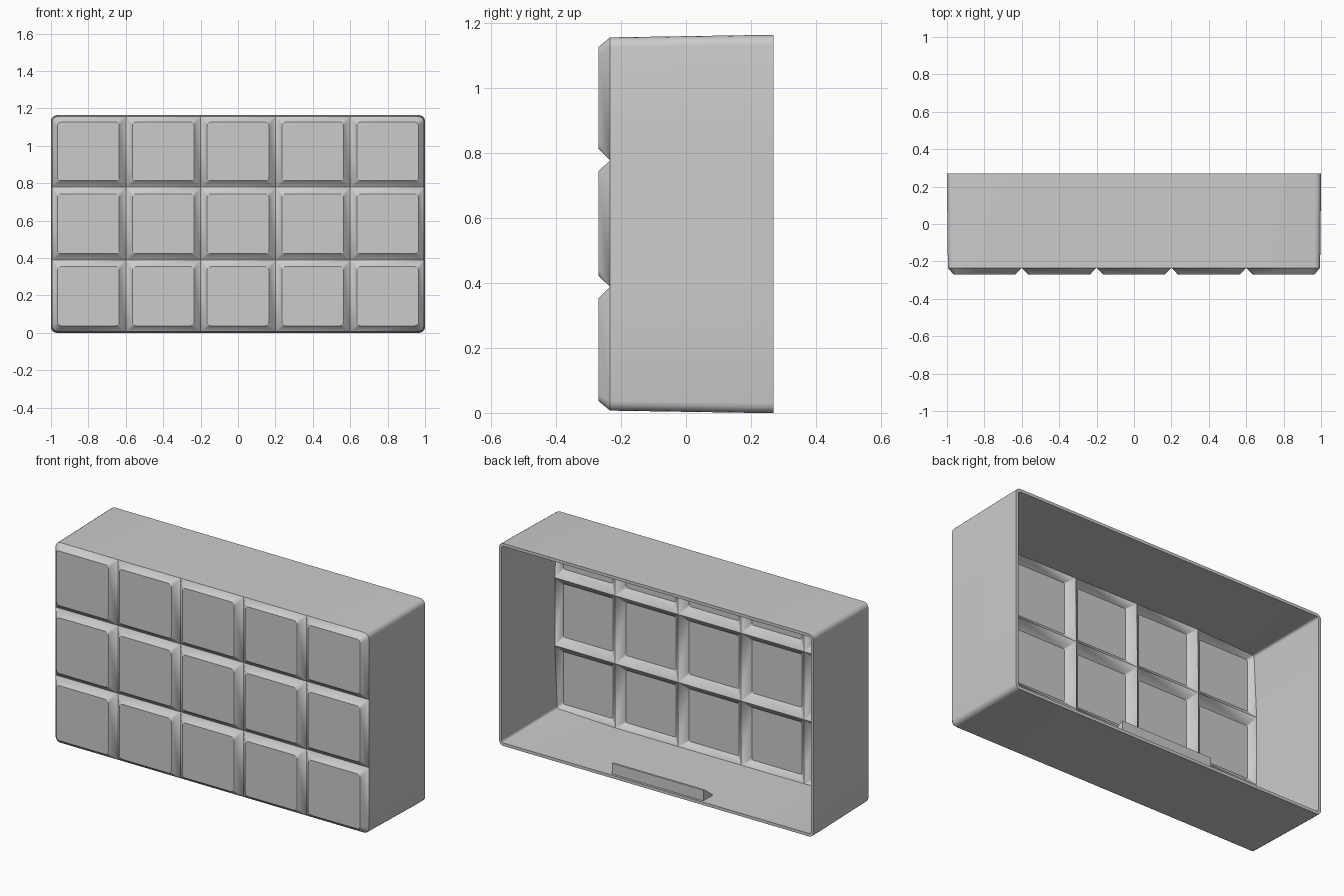
import bpy, bmesh, math
from mathutils import Vector

cube = bpy.data.objects.get("Cube")
if cube:
    bpy.data.objects.remove(cube, do_unlink=True)

grey = bpy.data.materials.new("plain grey")
grey.use_nodes = True
COLOR = (0.6, 0.6, 0.6, 1)
grey.diffuse_color = COLOR
grey.node_tree.nodes["Principled BSDF"].inputs["Base Color"].default_value = COLOR

XS = [-0.995, -0.6, -0.2, 0.2, 0.6, 0.995]   # cell borders
ZS = [0.007, 0.388, 0.778, 1.156]
FRONT, GROOVE, BEND, BACK = -0.27, -0.234, 0.205, 0.27
WALL = 0.017
MID_Z = sum((ZS[0], ZS[-1])) / 2
STEPS = 4


def finish(name, bm):
    mesh = bpy.data.meshes.new(name)
    bm.to_mesh(mesh)
    bm.free()
    mesh.materials.append(grey)
    obj = bpy.data.objects.new(name, mesh)
    bpy.context.collection.objects.link(obj)
    bpy.ops.object.select_all(action='DESELECT')
    obj.select_set(True)
    bpy.context.view_layer.objects.active = obj
    return obj


def rounded_loop(bm, x0, x1, z0, z1, y, radii):
    """Counterclockwise rounded rectangle, corners from lower left."""
    verts = []
    corners = [(x0, z0, 1, 1), (x1, z0, -1, 1), (x1, z1, -1, -1), (x0, z1, 1, -1)]
    for k, ((x, z, sx, sz), r) in enumerate(zip(corners, radii)):
        for s in range(STEPS + 1):
            a = math.pi + (k + s / STEPS) * math.pi / 2
            verts.append(bm.verts.new((x + sx * r + r * math.cos(a), y,
                                       z + sz * r + r * math.sin(a))))
    return verts


# Front skin: one raised pad with sloping sides per cell
bm = bmesh.new()
nx, nz = len(XS) - 1, len(ZS) - 1
for i in range(nx):
    for j in range(nz):
        left, right, low, high = i == 0, i == nx - 1, j == 0, j == nz - 1
        outer_corner = [left and low, right and low, right and high, left and high]
        x0, x1, z0, z1 = XS[i], XS[i + 1], ZS[j], ZS[j + 1]
        rim = rounded_loop(bm, x0, x1, z0, z1, GROOVE,
                           [0.03 if c else 0 for c in outer_corner])
        m = [0.03 if edge else 0.035 for edge in (left, right, low, high)]
        pad = rounded_loop(bm, x0 + m[0], x1 - m[1], z0 + m[2], z1 - m[3],
                           FRONT, [0.02] * 4)
        bm.faces.new(pad)
        for k in range(len(pad)):
            n = (k + 1) % len(pad)
            bm.faces.new((rim[k], rim[n], pad[n], pad[k]))
bmesh.ops.remove_doubles(bm, verts=bm.verts, dist=0.0005)

# Side walls, drafted slightly outward to a straight band at the back
for y, sx, sz in ((BEND, 1 / XS[-1], 0.5815 / (MID_Z - ZS[0])), (BACK, 1, 1)):
    border = [e for e in bm.edges if e.is_boundary]
    new = bmesh.ops.extrude_edge_only(bm, edges=border)["geom"]
    for v in (g for g in new if isinstance(g, bmesh.types.BMVert)):
        v.co = Vector((v.co.x * sx, y, MID_Z + (v.co.z - MID_Z) * sz))
bmesh.ops.recalc_face_normals(bm, faces=bm.faces)
bm.faces.ensure_lookup_table()
if bm.faces[0].normal.y > 0:
    bmesh.ops.reverse_faces(bm, faces=bm.faces)

shell = finish("drawer_shell", bm)
solid = shell.modifiers.new("wall", 'SOLIDIFY')
solid.thickness = WALL
solid.offset = -1
solid.use_even_offset = True
solid.use_quality_normals = True
bpy.ops.object.modifier_apply(modifier="wall")
bpy.ops.object.shade_smooth_by_angle(angle=math.radians(30))

# Wedge-shaped catch on the floor near the open back
bm = bmesh.new()
profile = [(0.165, 0.014), (0.257, 0.014), (0.257, 0.078), (0.245, 0.078)]
ends = [[bm.verts.new((x, y, z)) for y, z in profile] for x in (-0.29, 0.29)]
for loop in ends:
    bm.faces.new(loop)
for k in range(len(profile)):
    n = (k + 1) % len(profile)
    bm.faces.new((ends[0][k], ends[0][n], ends[1][n], ends[1][k]))
bmesh.ops.recalc_face_normals(bm, faces=bm.faces)
finish("catch_wedge", bm)
